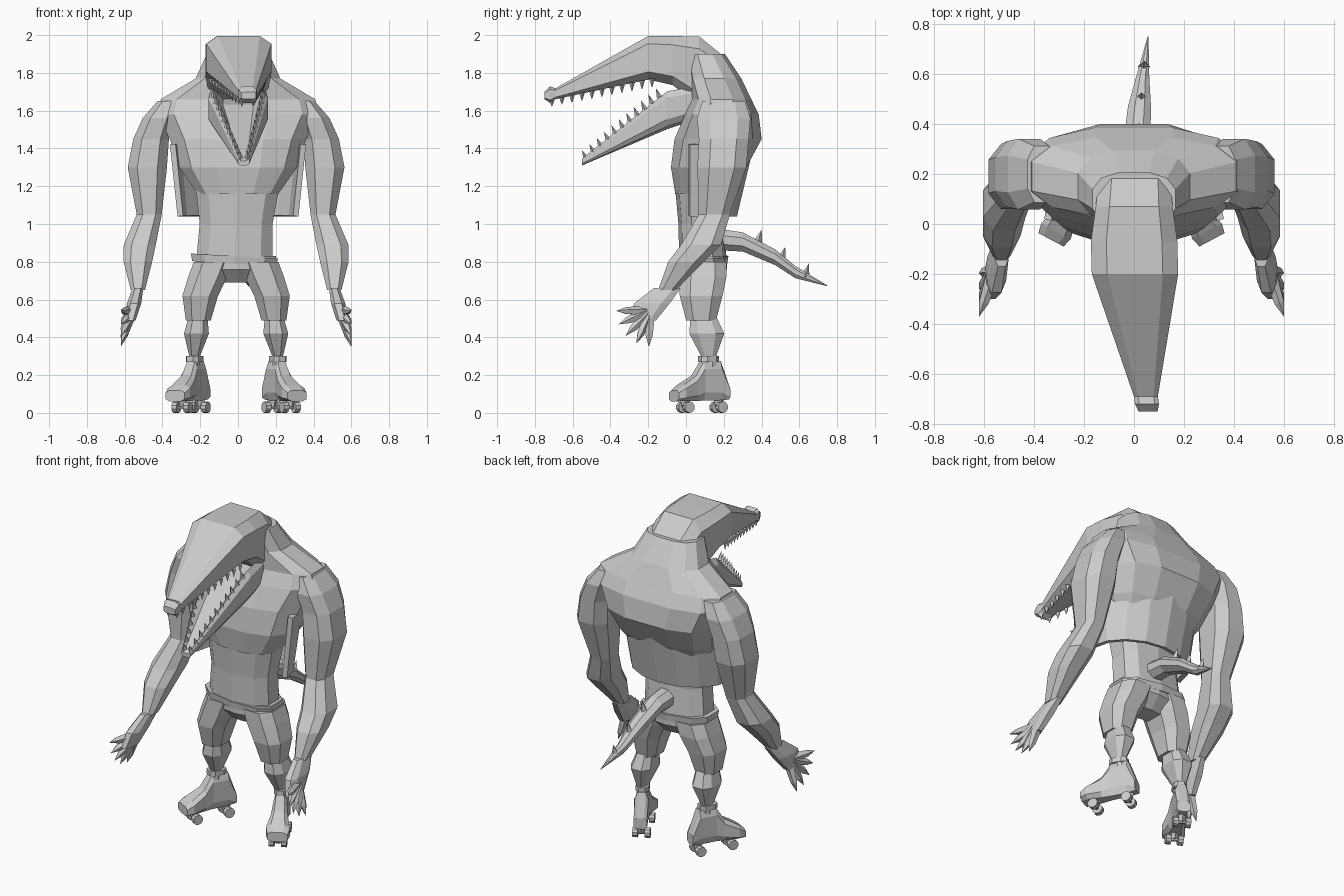
import bpy
import bmesh
from math import sin, cos, tau, pi, radians, copysign
from mathutils import Vector, Matrix

default_cube = bpy.data.objects.get("Cube")
if default_cube:
    bpy.data.objects.remove(default_cube)

shade = 0.6
grey = bpy.data.materials.new("plain_grey")
grey.use_nodes = True
grey.diffuse_color = (shade, shade, shade, 1)
principled = grey.node_tree.nodes["Principled BSDF"]
principled.inputs["Base Color"].default_value = grey.diffuse_color


def finish(name, mesh_builder, matrix=Matrix()):
    bmesh.ops.transform(mesh_builder, matrix=matrix, verts=mesh_builder.verts)
    bmesh.ops.recalc_face_normals(mesh_builder, faces=mesh_builder.faces)
    mesh = bpy.data.meshes.new(name)
    mesh_builder.to_mesh(mesh)
    mesh_builder.free()
    mesh.materials.append(grey)
    part = bpy.data.objects.new(name, mesh)
    bpy.context.collection.objects.link(part)
    return part


def loft(name, rings, matrix=Matrix(), closed=True):
    """Skin a list of point rings; open rings make a sheet."""
    builder = bmesh.new()
    rows = [[builder.verts.new(point) for point in ring] for ring in rings]
    count = len(rows[0])
    for lower, upper in zip(rows, rows[1:]):
        for here in range(count if closed else count - 1):
            there = (here + 1) % count
            builder.faces.new((lower[here], lower[there], upper[there], upper[here]))
    if closed:
        builder.faces.new(rows[0])
        builder.faces.new(rows[-1])
    return finish(name, builder, matrix)


def section(sides, power, trough=False):
    """Rounded box outline, with an optional hollow in its top."""
    outline = []
    for step in range(sides):
        angle = tau * (step + 0.5) / sides
        across, along = cos(angle), sin(angle)
        across = copysign(abs(across) ** power, across)
        along = copysign(abs(along) ** power, along)
        outline.append((across, 0.2 if trough and along > 0.9 else along))
    return outline


def tube(name, ratio, rings, matrix=Matrix(), sides=8):
    """Level rings: x, y, z, half width; depth follows the ratio unless given."""
    outline = section(sides, 0.75)
    return loft(name, [[(x + u * width, y + v * (depth[0] if depth else width * ratio), z)
                        for u, v in outline]
                       for x, y, z, width, *depth in rings], matrix)


def slices(name, outline, rings, matrix=Matrix()):
    """Upright sections: y, half width, low z, high z; both ends bend sideways."""
    return loft(name, [[(y * y / 10 + u * width, y, (low + high + v * (high - low)) / 2)
                        for u, v in outline]
                       for y, width, low, high in rings], matrix)


def add_cone(builder, start, end, radius, end_radius=0.0, sides=5):
    start, end = Vector(start), Vector(end)
    axis = end - start
    turn = axis.to_track_quat('Z', 'Y').to_matrix().to_4x4()
    bmesh.ops.create_cone(builder, cap_ends=True, segments=sides, radius1=radius,
                          radius2=end_radius, depth=axis.length,
                          matrix=Matrix.Translation((start + end) / 2) @ turn)


def between(start, end, fraction):
    return Vector(start).lerp(Vector(end), fraction)


# Hunched torso, shoulders and neck
tube("torso", 0.64, [
    (0, .08, 1.16, .22), (0, .12, 1.3, .32), (0, .17, 1.45, .37),
    (0, .19, 1.58, .44, .2), (0, .19, 1.66, .42, .16),
    (0, .15, 1.77, .23), (0, .1, 1.9, .17)], sides=12)
tube("abdomen", 0.6, [(0, .08, 1.26, .24), (-.01, .08, 1, .2), (-.02, .09, .8, .21)], sides=10)

# Open vest hanging round the sides and back
vest_angles = [pi * step / 8 for step in range(9)]
vest = loft("vest", [[(width * cos(angle), .02 + depth * sin(angle), z) for angle in vest_angles]
                     for z, width, depth in ((1.04, .32, .25), (1.42, .36, .34))], closed=False)
cloth = vest.modifiers.new("cloth", 'SOLIDIFY')
cloth.thickness = 0.03

# Skull, long upper jaw and snout tip
slices("skull_and_upper_jaw", section(8, 0.5), [
    (.21, .13, 1.6, 1.86), (.18, .15, 1.6, 1.91), (.07, .16, 1.62, 2), (-.07, .18, 1.73, 2),
    (-.2, .18, 1.76, 2), (-.69, .05, 1.66, 1.72), (-.72, .05, 1.64, 1.73), (-.75, .04, 1.66, 1.7)])

# Lower jaw with a trough
slices("lower_jaw", section(12, 0.5, trough=True), [
    (.08, .15, 1.56, 1.75), (-.1, .16, 1.5, 1.72), (-.55, .03, 1.31, 1.35)])

# Teeth along both jaws
builder = bmesh.new()
tooth_count = 11
for side in (-1, 1):
    for tooth in range(tooth_count):
        fraction = tooth / (tooth_count - 1)
        length = 0.05 - 0.01 * fraction
        upper = between((side * .14, -.18, 1.77), (.05 + side * .03, -.71, 1.66), fraction)
        lower = between((side * .13, -.14, 1.67), (.03 + side * .02, -.53, 1.35), fraction)
        add_cone(builder, upper, upper - Vector((0, 0, length)), .015, sides=4)
        add_cone(builder, lower, lower + Vector((0, -.02, length)), .015, sides=4)
finish("teeth", builder)

# Shorts and tilted waistband
tube("shorts_seat", 0.6, [(0, .09, .83, .21), (0, .09, .76, .21), (0, .09, .69, .1)], sides=10)
waistband = tube("waistband", 0.56, [(0, 0, -.02, .23), (0, 0, .02, .24)], sides=10)
waistband.location = (-.02, .09, .81)
waistband.rotation_euler.y = 0.06

# Arms, legs and skates on both sides
for side_name, side in (("left", 1), ("right", -1)):
    flip = Matrix.Translation((-.01, 0, 0)) @ Matrix.Diagonal((side, 1, 1, 1))
    tube(side_name + "_arm", 1.25, [
        (.36, .2, 1.65, .06, .12), (.41, .2, 1.56, .09, .15), (.45, .2, 1.45, .1, .14),
        (.47, .19, 1.3, .11), (.46, .15, 1.05, .07), (.51, .08, .89, .09),
        (.52, 0, .8, .08), (.52, -.1, .65, .04)], flip)
    tube(side_name + "_palm", 2.5, [
        (.52, -.1, .66, .03), (.54, -.18, .58, .04), (.56, -.23, .49, .03)], flip)

    # Thumb and fingers spread like a fan
    builder = bmesh.new()
    for finger in range(5):
        angle = radians(22 * finger)
        base = Vector((.55, -.19, .54))
        tip = base + Vector((.06, -.18 * cos(angle), -.19 * sin(angle)))
        knuckle = between(base, tip, 0.7)
        add_cone(builder, base, knuckle, .03, .02)
        add_cone(builder, knuckle, tip, .02)
    finish(side_name + "_fingers", builder, flip)

    tube(side_name + "_shorts_leg", 1.2, [
        (.12, .09, .8, .11), (.15, .09, .72, .11), (.19, .08, .62, .1), (.2, .08, .49, .07)], flip)
    tube(side_name + "_shin", 1.4, [
        (.2, .09, .52, .05), (.21, .11, .42, .07), (.22, .12, .3, .03), (.22, .12, .24, .03)], flip)

    # Skate, turned outwards
    place = flip @ Matrix.Translation((.22, .12, 0)) @ Matrix.Rotation(radians(28), 4, 'Z')
    tube(side_name + "_cuff", 1.4, [(0, 0, .27, .04), (0, 0, .3, .04)], place)
    slices(side_name + "_boot", section(8, 0.6), [
        (.11, .04, .07, .14), (.06, .04, .06, .28), (-.04, .04, .06, .28),
        (-.09, .05, .06, .2), (-.17, .07, .06, .15), (-.21, .06, .06, .12)], place)
    builder = bmesh.new()
    wheel = 0.03
    for axle in (-.14, .06):
        add_cone(builder, (-.04, axle, wheel), (.04, axle, wheel), .01, .01)
        add_cone(builder, (0, axle, wheel), (0, axle, .07), .02, wheel, sides=4)
        for x in (-.05, .02):
            add_cone(builder, (x, axle, wheel), (x + wheel, axle, wheel), wheel, wheel, sides=10)
    finish(side_name + "_wheels", builder, place)

# Tail with spikes along its back
slices("tail", section(8, 1), [
    (.1, .07, .86, .99), (.3, .06, .85, .96), (.47, .05, .78, .87), (.58, .03, .71, .78),
    (.75, .002, .67, .674)])
builder = bmesh.new()
for spike in range(3):
    root = between((.02, .38, .9), (.04, .63, .72), spike / 2)
    add_cone(builder, root, root + Vector((0, .02, .07)), .025, sides=4)
finish("tail_spikes", builder)
